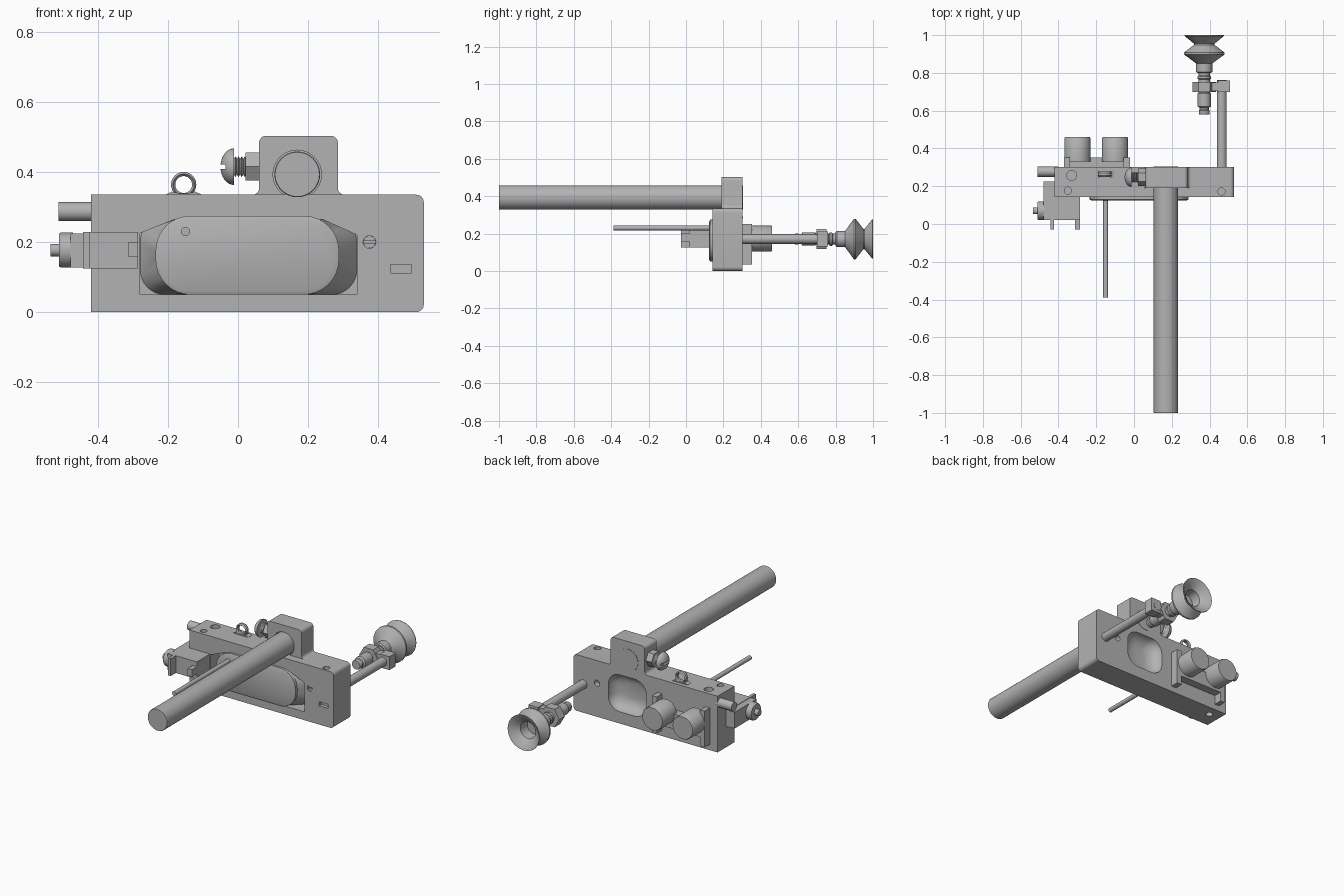
import bpy
import bmesh
from math import cos, sin, pi, radians

cube = bpy.data.objects.get("Cube")
if cube:
    bpy.data.objects.remove(cube, do_unlink=True)

grey = bpy.data.materials.new("plain_grey")
grey.use_nodes = True
COLOUR = (0.45, 0.45, 0.45, 1)
grey.diffuse_color = COLOUR
grey.node_tree.nodes["Principled BSDF"].inputs["Base Color"].default_value = COLOUR


def loft(name, rings, wrap=False):
    """Skin matching rings of points; cap the ends unless wrapped."""
    bm = bmesh.new()
    rows = [[bm.verts.new(p) for p in ring] for ring in rings]
    pairs = list(zip(rows, rows[1:]))
    if wrap:
        pairs.append((rows[-1], rows[0]))
    else:
        bm.faces.new(rows[0])
        bm.faces.new(rows[-1])
    for a, b in pairs:
        for i in range(len(a)):
            j = (i + 1) % len(a)
            bm.faces.new((a[i], a[j], b[j], b[i]))
    bmesh.ops.recalc_face_normals(bm, faces=bm.faces)
    mesh = bpy.data.meshes.new(name)
    bm.to_mesh(mesh)
    bm.free()
    mesh.materials.append(grey)
    ob = bpy.data.objects.new(name, mesh)
    bpy.context.collection.objects.link(ob)
    return ob


def smooth(ob):
    bpy.ops.object.select_all(action='DESELECT')
    ob.select_set(True)
    bpy.context.view_layer.objects.active = ob
    bpy.ops.object.shade_smooth_by_angle(angle=radians(32))
    return ob


def prism(name, outline, y0, y1):
    return loft(name, [[(x, y, z) for x, z in outline] for y in (y0, y1)])


def box(name, x0, x1, y0, y1, z0, z1):
    return prism(name, [(x0, z0), (x1, z0), (x1, z1), (x0, z1)], y0, y1)


def lathe(name, axis, centre, profile, sides=40, wrap=False):
    """Turn (radius, position) pairs about a line parallel to an axis."""
    a, b = centre
    rings = []
    for r, t in profile:
        ring = []
        for i in range(sides):
            u = a + r * cos(2 * pi * i / sides)
            v = b + r * sin(2 * pi * i / sides)
            ring.append({'x': (t, u, v), 'y': (u, t, v), 'z': (u, v, t)}[axis])
        rings.append(ring)
    return smooth(loft(name, rings, wrap))


def rod(name, axis, centre, r, t0, t1, sides=40):
    return lathe(name, axis, centre, [(r, t0), (r, t1)], sides)


def rounded(x0, x1, z0, z1, radii, n=8):
    """Rectangle outline; radii run lower left, lower right, upper right, upper left."""
    pts = []
    corners = [(x0, z0, 1, 1), (x1, z0, -1, 1), (x1, z1, -1, -1), (x0, z1, 1, -1)]
    for k, ((x, z, sx, sz), r) in enumerate(zip(corners, radii)):
        if r == 0:
            pts.append((x, z))
            continue
        for i in range(n + 1):
            t = pi + k * pi / 2 + i * pi / 2 / n
            pts.append((x + sx * r + r * cos(t), z + sz * r + r * sin(t)))
    return pts


def cut(ob, cutters):
    for c in cutters:
        c.hide_render = True
        mod = ob.modifiers.new("cut", 'BOOLEAN')
        mod.object = c
        mod.solver = 'EXACT'
    deps = bpy.context.evaluated_depsgraph_get()
    mesh = bpy.data.meshes.new_from_object(ob.evaluated_get(deps))
    ob.modifiers.clear()
    ob.data = mesh
    for c in cutters:
        bpy.data.objects.remove(c, do_unlink=True)
    return smooth(ob)


# Main housing with front recess, back bowl and bores
FRONT, BACK, TOP = 0.143, 0.303, 0.335
body = prism("housing", rounded(-0.42, 0.53, 0, TOP, (0, 0.022, 0.022, 0)), FRONT, BACK)
recess = prism("recess_cutter", [(-0.28, 0.05), (0.34, 0.05), (0.34, 0.22),
                                 (0.24, 0.265), (-0.18, 0.265), (-0.28, 0.225)], 0.1, 0.22)
bowl_rings = []
for i in range(8):
    t = i / 7 * pi / 2 * 0.9
    s, y = 0.11 * (1 - cos(t)), BACK - 0.065 * sin(t)
    bowl_rings.append([(x, y, z) for x, z in
                       rounded(0.05 + s * 0.8, 0.30 - s * 0.8, 0.07 + s * 0.7,
                               0.29 - s * 0.7, [0.075 - s * 0.4] * 4)])
bowl_rings.insert(0, [(p[0], BACK + 0.02, p[2]) for p in bowl_rings[0]])
bowl = loft("bowl_cutter", bowl_rings)
cut(body, [recess, bowl,
           rod("bore", 'z', (-0.33, 0.257), 0.026, 0.29, 0.4),
           rod("bore", 'z', (-0.35, 0.177), 0.019, 0.3, 0.4),
           rod("bore", 'z', (0.463, 0.172), 0.019, 0.3, 0.4),
           rod("bore", 'z', (-0.35, 0.24), 0.02, -0.1, 0.04),
           rod("bore", 'y', (0.375, 0.2), 0.018, 0.1, 0.4),
           box("slot", 0.435, 0.495, 0.1, 0.165, 0.112, 0.136)])
cut(rod("set_screw", 'y', (0.375, 0.2), 0.0175, FRONT + 0.005, 0.27),
    [box("screw_slot", 0.35, 0.40, 0.1, FRONT + 0.015, 0.197, 0.203)])

# Oblong front pad with flared flanks
pad_rings = [[(x, y, z) for x, z in rounded(*size, [r] * 4)] for size, y, r in (
    ((-0.225, 0.275, 0.06, 0.265), 0.124, 0.095),
    ((-0.235, 0.288, 0.05, 0.275), 0.129, 0.1),
    ((-0.235, 0.288, 0.05, 0.275), FRONT + 0.004, 0.1),
    ((-0.28, 0.34, 0.05, 0.27), 0.222, 0.07))]
smooth(loft("front_pad", pad_rings))

# Clamp block with concave feet, holding the long handle
HX, HZ = 0.169, 0.393
outline = rounded(0.06, 0.285, 0.34, 0.503, (0, 0, 0.02, 0.02))[2:]
foot = [(0.018 * (1 - sin(i * pi / 12)), TOP + 0.018 * (1 - cos(i * pi / 12)))
        for i in range(7)]
left_foot = [(0.06 - d, z) for d, z in foot[::-1]]
right_foot = [(0.285 + d, z) for d, z in foot]
outline = outline + left_foot + [(0.042, 0.30), (0.303, 0.30)] + right_foot
block = prism("clamp_block", outline, 0.19, BACK)
cut(block, [rod("bore", 'y', (HX, HZ), 0.069, 0.1, 0.21)])
lathe("handle_rod", 'y', (HX, HZ),
      [(0.063, -1), (0.065, -0.997), (0.065, BACK + 0.002)], 56)

# Clamp screw beside the block
SCREW = (0.247, 0.415)
rod("screw_nut", 'x', SCREW, 0.046, 0.022, 0.065, 6)
thread = [(0.03 if i % 2 else 0.022, -0.012 + i * 0.0045) for i in range(9)]
lathe("screw_thread", 'x', SCREW, thread, 28)
dome = [(0.052 * sin(a), -0.012 - 0.038 * cos(a))
        for a in [pi / 2 * i / 8 for i in range(1, 9)]]
cut(lathe("screw_head", 'x', SCREW, dome),
    [box("slot", -0.07, -0.035, 0.18, 0.31, 0.409, 0.421)])

# Small eyelet on top
lathe("eyelet", 'y', (-0.155, 0.364),
      [(0.024, 0.256), (0.03, 0.248), (0.036, 0.256),
       (0.036, 0.27), (0.03, 0.278), (0.024, 0.27)], wrap=True)
prism("eyelet_base", [(-0.205, 0.33), (-0.105, 0.33), (-0.105, 0.336), (-0.122, 0.344),
                      (-0.14, 0.339), (-0.17, 0.339), (-0.188, 0.344), (-0.205, 0.336)],
      0.246, 0.28)

# Thin front pin
rod("front_pin", 'y', (-0.15, 0.23), 0.013, -0.388, 0.14, 24)

# Side stub and side valve
rod("side_stub", 'x', (0.277, 0.287), 0.027, -0.512, -0.40)
box("valve_body", -0.44, -0.285, 0.02, 0.225, 0.125, 0.228)
box("valve_flange", -0.478, -0.43, 0.02, 0.225, 0.128, 0.225)
box("valve_outer_fin", -0.442, -0.424, -0.028, 0.03, 0.125, 0.228)
box("valve_inner_fin", -0.312, -0.285, -0.028, 0.03, 0.157, 0.2)
lathe("valve_hub", 'x', (0.07, 0.177),
      [(0.05, -0.47), (0.05, -0.505), (0.046, -0.511)])
rod("valve_tip", 'x', (0.07, 0.177), 0.018, -0.535, -0.50)

# Rear mount carrying two drums
box("drum_plate", -0.345, -0.05, 0.29, 0.352, 0.09, 0.18)
for x0, x1 in ((-0.37, -0.34), (-0.055, -0.022)):
    box("mount_bar", x0, x1, 0.29, 0.352, 0.035, 0.252)
for x in (-0.30, -0.10):
    lathe("drum", 'y', (x, 0.174),
          [(0.069, 0.33), (0.069, 0.455), (0.066, 0.46)])

# Rear arm and its clamp
AZ, CX = 0.171, 0.372
rod("rear_arm", 'y', (0.465, AZ), 0.026, 0.28, 0.762)
box("arm_collar", 0.445, 0.508, 0.70, 0.76, AZ - 0.04, AZ + 0.04)
box("arm_link", 0.37, 0.45, 0.703, 0.75, AZ - 0.035, AZ + 0.035)
rod("clamp_nut", 'y', (CX, AZ), 0.062, 0.698, 0.752, 6)

# Stem and bellows suction cup
lathe("cup_stem", 'y', (CX, AZ),
      [(0.026, 0.58), (0.029, 0.585), (0.029, 0.6), (0.024, 0.605), (0.024, 0.615),
       (0.035, 0.622), (0.035, 0.69), (0.03, 0.695), (0.03, 0.765), (0.036, 0.77),
       (0.036, 0.78), (0.03, 0.785), (0.03, 0.81)])
lathe("suction_cup", 'y', (CX, AZ),
      [(0.036, 0.80), (0.043, 0.806), (0.043, 0.85), (0.108, 0.898), (0.108, 0.907),
       (0.055, 0.948), (0.055, 0.955), (0.105, 0.996), (0.104, 1.0),
       (0.098, 0.999), (0.05, 0.958), (0.045, 0.90)], 48)
